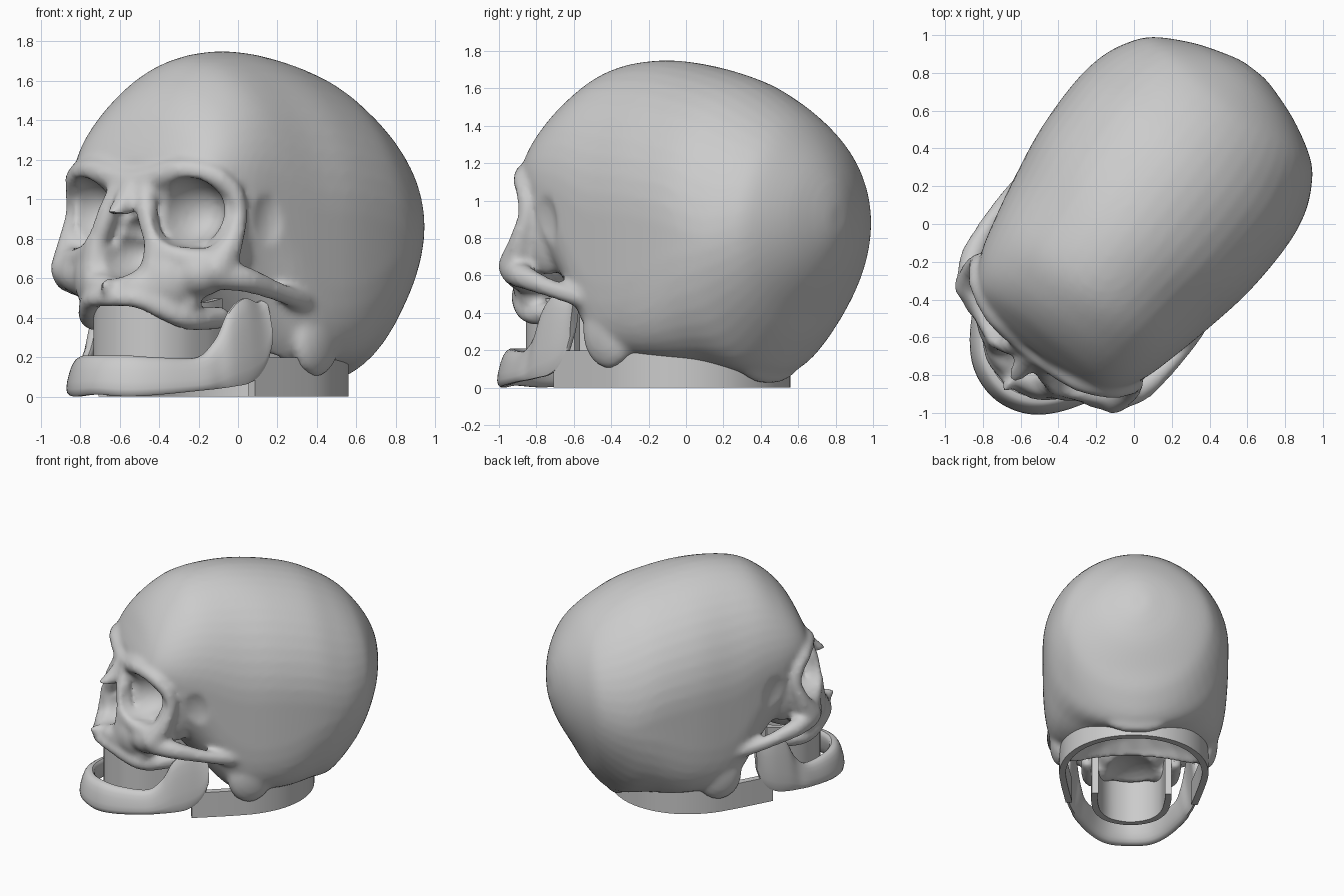
import bpy, bmesh, math
from mathutils import Vector, Matrix

cube = bpy.data.objects.get("Cube")
if cube:
    bpy.data.objects.remove(cube, do_unlink=True)

TURN = Matrix.Rotation(math.radians(-38), 4, 'Z')   # head is turned to its right

bone = bpy.data.materials.new("bone_grey")
bone.use_nodes = True
GREY = (0.6, 0.6, 0.6, 1)
bone.diffuse_color = GREY
for node in bone.node_tree.nodes:
    if node.type == 'BSDF_PRINCIPLED':
        node.inputs["Base Color"].default_value = GREY


def spline(rows, steps=6):
    """Smooth interpolation through rows of any dimension."""
    p = [Vector(r) for r in rows]
    p = [2 * p[0] - p[1]] + p + [2 * p[-1] - p[-2]]
    out = []
    for a, b, c, d in zip(p, p[1:], p[2:], p[3:]):
        for i in range(steps):
            t = i / steps
            out.append(0.5 * (2 * b + (c - a) * t + (2 * a - 5 * b + 4 * c - d) * t ** 2
                              + (3 * b - a - 3 * c + d) * t ** 3))
    return out + [p[-2]]


def both_sides(half):
    """Extend a path that starts on the midline to the other side."""
    return [(-r[0],) + tuple(r[1:]) for r in reversed(half[1:])] + list(half)


def rounded(angle, low, high):
    """Point of a squarish circle, with its own squareness below and above."""
    c, s = math.cos(angle), math.sin(angle)
    e = 2 / (high if s > 0 else low)
    return math.copysign(abs(c) ** e, c), math.copysign(abs(s) ** e, s)


def loft(bm, rings):
    rings = [[bm.verts.new(co) for co in ring] for ring in rings]
    n = len(rings[0])
    for a, b in zip(rings, rings[1:]):
        for i in range(n):
            j = (i + 1) % n
            bm.faces.new((a[i], a[j], b[j], b[i]))
    bm.faces.new(rings[0])
    bm.faces.new(rings[-1][::-1])


def wall(bm, half, lean=0.0, square=False):
    """Upright band along a path of x, y, bottom, top, thickness."""
    path = spline(both_sides(half))
    rings = []
    count = 4 if square else 16
    for i, (x, y, low, high, thick) in enumerate(path):
        d = path[min(i + 1, len(path) - 1)] - path[max(i - 1, 0)]
        out = Vector((d[1], -d[0], 0)).normalized()
        ring = []
        for k in range(count):
            a = 2 * math.pi * (k + 0.5) / count
            s, t = rounded(a, 100, 100) if square else rounded(a, 2.6, 2.6)
            co = Vector((x, y, (low + high) / 2 + t * (high - low) / 2))
            ring.append(co + out * (s * thick / 2 - lean * t))
        rings.append(ring)
    loft(bm, rings)


def blob(bm, centre, radii, mirrored=False):
    for side in ((1, -1) if mirrored else (1,)):
        place = Matrix.Translation((centre[0] * side, centre[1], centre[2]))
        bmesh.ops.create_icosphere(bm, subdivisions=3, radius=1,
                                   matrix=place @ Matrix.Diagonal((*radii, 1)))


def bar(bm, rows, mirrored=True):
    """Bone bar: close-set balls along a path of x, y, z, radius."""
    for x, y, z, r in spline(rows, 8):
        blob(bm, (x, y, z), (r, r, r), mirrored)


def make(name, bm):
    bmesh.ops.recalc_face_normals(bm, faces=bm.faces)
    mesh = bpy.data.meshes.new(name)
    bm.to_mesh(mesh)
    bm.free()
    obj = bpy.data.objects.new(name, mesh)
    bpy.context.scene.collection.objects.link(obj)
    return obj


def finish(obj):
    """Bake modifiers, colour, shade and turn a part."""
    bpy.context.view_layer.update()
    graph = bpy.context.evaluated_depsgraph_get()
    mesh = bpy.data.meshes.new_from_object(obj.evaluated_get(graph))
    obj.modifiers.clear()
    obj.data = mesh
    mesh.materials.clear()
    mesh.materials.append(bone)
    mesh.transform(TURN)
    mesh.shade_smooth()
    mesh.set_sharp_from_angle(angle=math.radians(40))


def remesh(obj):
    m = obj.modifiers.new("remesh", 'REMESH')
    m.mode = 'VOXEL'
    m.voxel_size = 0.018


# Braincase: sections front to back (y, bottom, top, half width, squareness below)
bm = bmesh.new()
sections = [(-0.855, 1.06, 1.2, 0.22, 2.4), (-0.81, 0.95, 1.31, 0.39, 2.4),
            (-0.73, 0.8, 1.46, 0.48, 2.4), (-0.6, 0.6, 1.6, 0.55, 2.6),
            (-0.42, 0.4, 1.71, 0.6, 3.2), (-0.17, 0.14, 1.75, 0.655, 5),
            (0.1, 0.13, 1.73, 0.7, 5.2), (0.4, 0.1, 1.66, 0.71, 3),
            (0.6, 0.06, 1.57, 0.68, 1.95), (0.75, 0.22, 1.47, 0.61, 1.9),
            (0.85, 0.4, 1.37, 0.52, 2), (0.95, 0.58, 1.23, 0.34, 2),
            (1.01, 0.73, 1.1, 0.17, 2), (1.035, 0.83, 0.99, 0.07, 2)]
rings = []
for y, low, high, w, squareness in spline(sections, 5):
    ring = []
    for k in range(48):
        s, t = rounded(2 * math.pi * k / 48, squareness, 1.95)
        ring.append((s * w, y, (low + high) / 2 + t * (high - low) / 2))
    rings.append(ring)
loft(bm, rings)

# Ridge at the back of the base, bony lumps behind the ears
blob(bm, (0, 0.56, 0.13), (0.24, 0.07, 0.11))
blob(bm, (0.56, -0.08, 0.3), (0.085, 0.17, 0.2), True)

# Face: core, socket walls, upper jaw and cheeks
blob(bm, (0, -0.62, 0.82), (0.4, 0.24, 0.36))
blob(bm, (0.43, -0.6, 0.86), (0.1, 0.16, 0.26), True)
blob(bm, (0, -0.76, 0.56), (0.3, 0.26, 0.17))
blob(bm, (0.2, -0.82, 0.6), (0.17, 0.17, 0.2), True)
blob(bm, (0.33, -0.78, 0.63), (0.2, 0.14, 0.13), True)
blob(bm, (0, -1.06, 0.56), (0.03, 0.07, 0.04))
bar(bm, [(0.33, -0.58, 0.4, 0.06), (0.3, -0.82, 0.4, 0.06),
         (0.16, -1.0, 0.49, 0.05), (0, -1.05, 0.5, 0.045)])
bar(bm, [(0.3, -0.8, 0.48, 0.07), (0.16, -0.96, 0.56, 0.07), (0, -1.01, 0.54, 0.05)])

# Brow, outer and lower eye rims, nose sides, nose bridge, cheek arches
bar(bm, [(0.51, -0.69, 1.04, 0.05), (0.44, -0.76, 1.12, 0.055),
         (0.28, -0.83, 1.15, 0.06), (0.1, -0.84, 1.1, 0.07), (0, -0.85, 1.08, 0.07)])
bar(bm, [(0.51, -0.69, 1.04, 0.05), (0.53, -0.67, 0.93, 0.045), (0.52, -0.72, 0.78, 0.06),
         (0.47, -0.78, 0.65, 0.1)])
bar(bm, [(0.48, -0.77, 0.68, 0.08), (0.34, -0.86, 0.7, 0.06), (0.21, -0.91, 0.76, 0.06),
         (0.13, -0.91, 0.92, 0.055), (0.08, -0.86, 1.06, 0.06)])
bar(bm, [(0.19, -0.92, 0.78, 0.06), (0.19, -0.93, 0.64, 0.07), (0.14, -0.98, 0.54, 0.06)])
bar(bm, [(0, -0.86, 1.06, 0.07), (0, -0.92, 0.99, 0.06), (0, -1.01, 0.92, 0.045)], False)
bar(bm, [(0.49, -0.77, 0.62, 0.08), (0.57, -0.65, 0.59, 0.065), (0.605, -0.44, 0.53, 0.05),
         (0.6, -0.27, 0.49, 0.055), (0.55, -0.1, 0.46, 0.08)])
skull = make("skull", bm)
remesh(skull)

# Hollows: eye sockets, temples, nose opening, palate and open underside
cutters = []


def hollow(name, centre, radii, tilt=0.0):
    cut = bmesh.new()
    blob(cut, (0, 0, 0), radii)
    cut.transform(Matrix.Translation(centre) @ Matrix.Rotation(tilt, 4, 'Y'))
    cutter = make(name, cut)
    cutter.hide_render = True
    cutters.append(cutter)
    m = skull.modifiers.new(name, 'BOOLEAN')
    m.operation = 'DIFFERENCE'
    m.solver = 'EXACT'
    m.object = cutter


for side in (1, -1):
    hollow("socket_cutter", (0.335 * side, -0.86, 0.935), (0.165, 0.26, 0.18), 0.25 * side)
    hollow("temple_cutter", (0.66 * side, -0.54, 0.86), (0.12, 0.16, 0.25))
hollow("nose_cutter", (0, -1.0, 0.73), (0.13, 0.3, 0.13))
hollow("nose_top_cutter", (0, -1.0, 0.82), (0.085, 0.26, 0.11))
hollow("palate_cutter", (0, -0.7, 0.34), (0.23, 0.29, 0.15))
hollow("underside_cutter", (0, 0.0, 0.0), (0.52, 0.51, 0.5))
remesh(skull)
soften = skull.modifiers.new("soften", 'SMOOTH')
soften.factor = 0.5
soften.iterations = 6
finish(skull)
for cutter in cutters:
    bpy.data.objects.remove(cutter, do_unlink=True)

# Lower jaw: chin, body and rising branch on each side
bm = bmesh.new()
wall(bm, [(0, -1.13, 0.01, 0.21, 0.09), (0.15, -1.09, 0.0, 0.21, 0.09),
          (0.27, -0.985, 0.01, 0.2, 0.08), (0.38, -0.81, 0.03, 0.2, 0.07),
          (0.42, -0.71, 0.04, 0.28, 0.06), (0.45, -0.63, 0.05, 0.43, 0.055),
          (0.47, -0.53, 0.07, 0.5, 0.055), (0.48, -0.43, 0.14, 0.48, 0.055),
          (0.48, -0.38, 0.26, 0.51, 0.06)], lean=0.025)
finish(make("lower_jaw", bm))

# Curved band filling the mouth between the jaws
bm = bmesh.new()
wall(bm, [(0, -0.98, 0.1, 0.5, 0.05), (0.16, -0.93, 0.1, 0.5, 0.05),
          (0.25, -0.81, 0.1, 0.48, 0.05), (0.28, -0.65, 0.1, 0.48, 0.05),
          (0.28, -0.52, 0.1, 0.5, 0.05)], square=True)
finish(make("mouth_band", bm))

# Neck stand: open band under the back of the head
bm = bmesh.new()
wall(bm, [(x, y, 0, 0.2, 0.05) for x, y in
          [(0, 0.525), (0.21, 0.486), (0.385, 0.371), (0.5, 0.2), (0.545, 0.0),
           (0.53, -0.2), (0.48, -0.5)]], square=True)
finish(make("neck_stand", bm))
